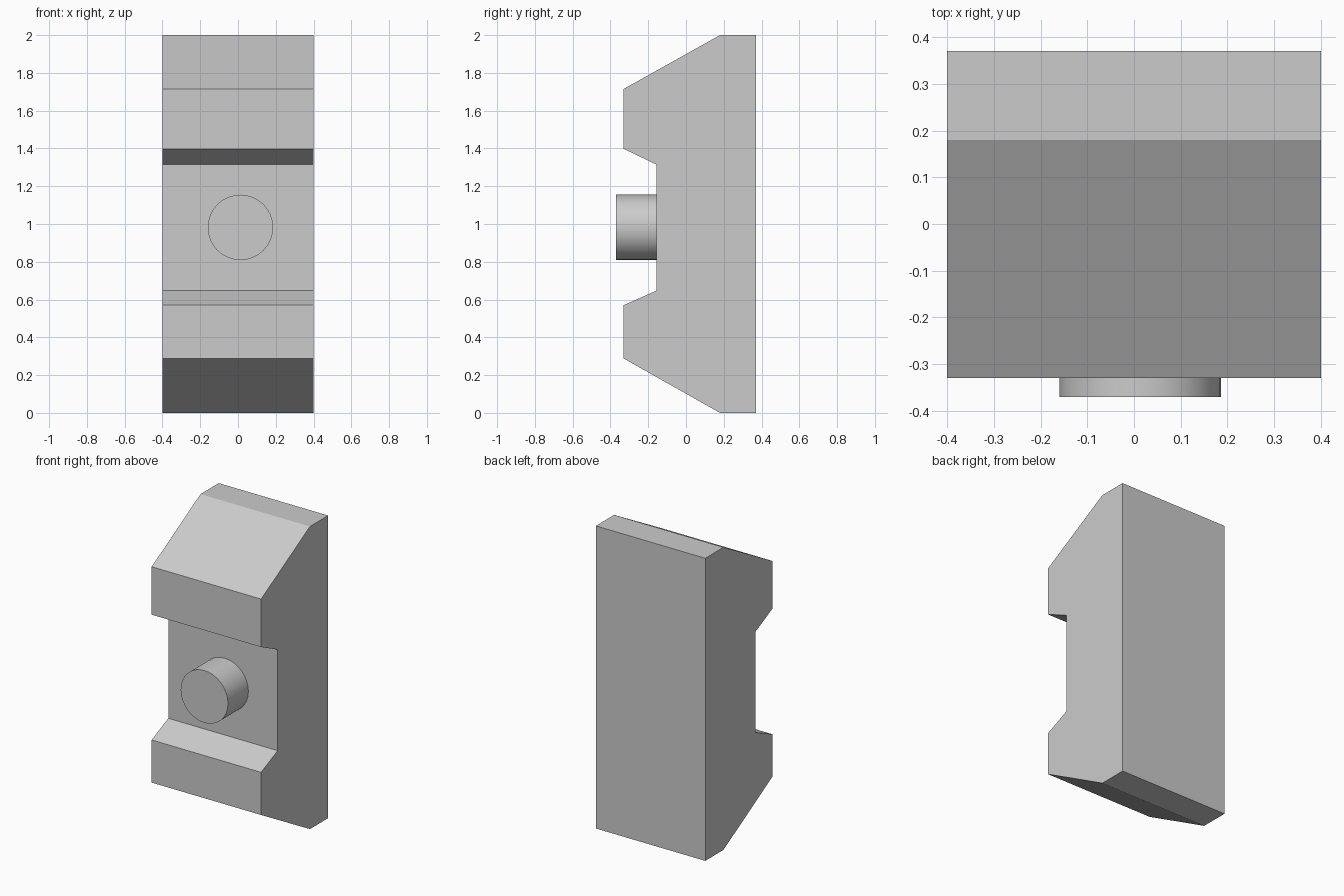
import bpy
import bmesh
from math import pi, radians
from mathutils import Matrix, Vector

cube = bpy.data.objects.get("Cube")
if cube:
    bpy.data.objects.remove(cube, do_unlink=True)

grey = bpy.data.materials.new("light_grey")
grey.use_nodes = True
colour = (0.6, 0.6, 0.6, 1)
grey.diffuse_color = colour
grey.node_tree.nodes["Principled BSDF"].inputs["Base Color"].default_value = colour


def add_object(name, bm):
    bmesh.ops.recalc_face_normals(bm, faces=bm.faces)
    mesh = bpy.data.meshes.new(name)
    bm.to_mesh(mesh)
    bm.free()
    mesh.materials.append(grey)
    obj = bpy.data.objects.new(name, mesh)
    bpy.context.collection.objects.link(obj)
    return obj


# Notched block: side profile (y, z) extruded across the width
profile = [(0.37, 0), (0.18, 0), (-0.33, 0.288), (-0.33, 0.57),
           (-0.157, 0.647), (-0.157, 1.315), (-0.33, 1.398),
           (-0.33, 1.715), (0.18, 2), (0.37, 2)]
half_width = 0.4
bm = bmesh.new()
side = bm.faces.new([bm.verts.new((-half_width, y, z)) for y, z in profile])
extruded = bmesh.ops.extrude_face_region(bm, geom=[side], use_keep_orig=True)
moved = [v for v in extruded["geom"] if isinstance(v, bmesh.types.BMVert)]
bmesh.ops.translate(bm, verts=moved, vec=Vector((2 * half_width, 0, 0)))
add_object("notched_block", bm)

# Round peg standing out of the notch
front, back = -0.37, -0.157
bm = bmesh.new()
bmesh.ops.create_cone(
    bm, cap_ends=True, segments=32, radius1=0.173, radius2=0.173,
    depth=back - front,
    matrix=Matrix.Translation((0.013, (front + back) / 2, 0.982))
    @ Matrix.Rotation(pi / 2, 4, "X"))
peg = add_object("round_peg", bm)
bpy.ops.object.select_all(action="DESELECT")
peg.select_set(True)
bpy.context.view_layer.objects.active = peg
bpy.ops.object.shade_smooth_by_angle(angle=radians(30))
